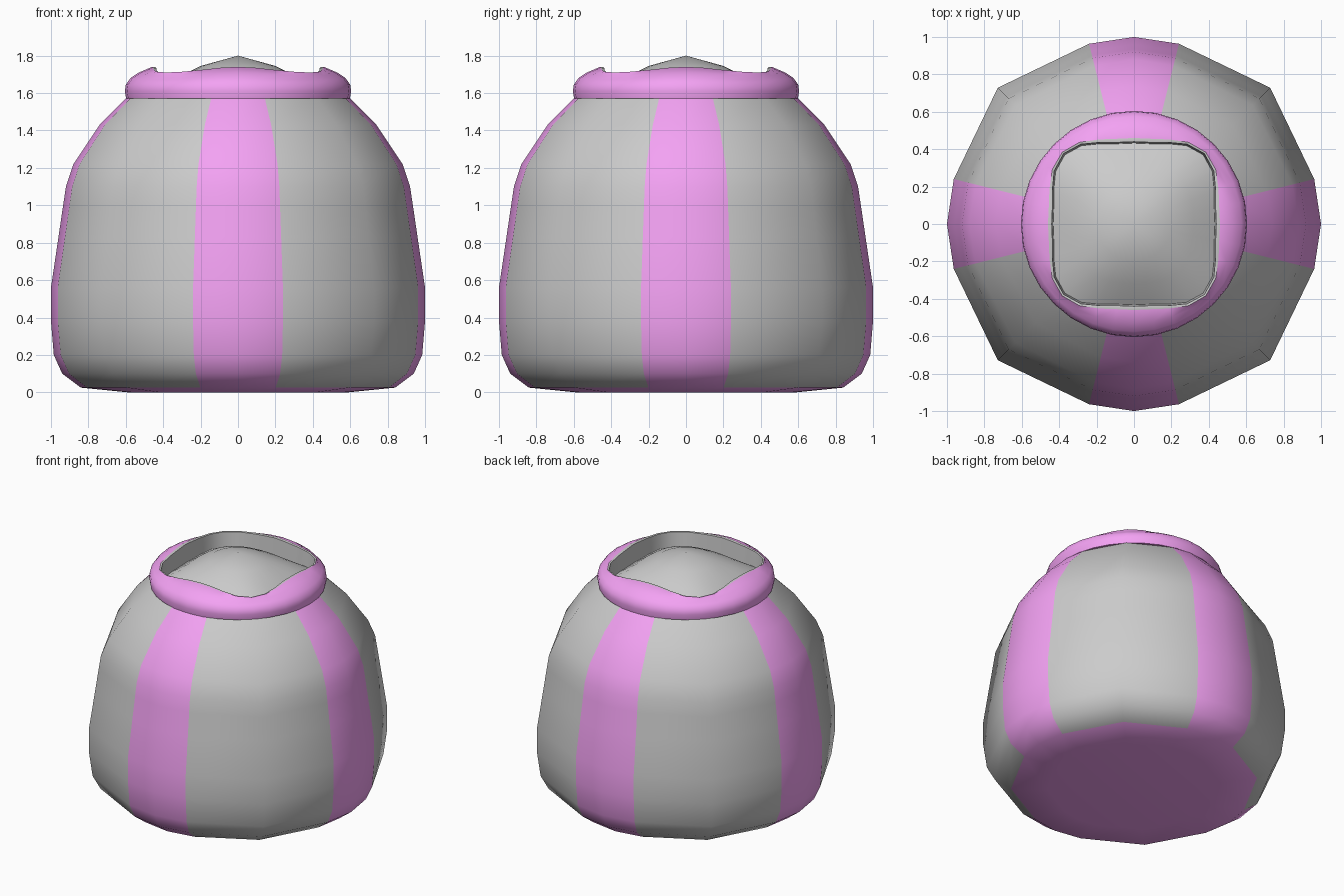
import bpy
from math import sin, cos, radians

if "Cube" in bpy.data.objects:
    bpy.data.objects.remove(bpy.data.objects["Cube"])

pink = bpy.data.materials.new("pink")
pink.diffuse_color = (0.9, 0.36, 0.9, 1)
pink.use_nodes = True
pink.node_tree.nodes["Principled BSDF"].inputs["Base Color"].default_value = pink.diffuse_color
grey = bpy.data.materials.new("grey")
grey.diffuse_color = (0.6, 0.6, 0.6, 1)
grey.use_nodes = True
grey.node_tree.nodes["Principled BSDF"].inputs["Base Color"].default_value = grey.diffuse_color


def lathe(name, rings, angles, is_pink, cap_start=False, cap_end=False, sharp=40, narrow=0.0):
    """Squared lathe. Each ring is (radius, z, corner radius ratio, corner drop)."""
    n = len(angles)
    verts, faces, mats = [], [], []
    for r, z, ratio, drop in rings:
        for a in angles:
            t = radians(a)
            w = sin(2 * t) ** 2
            k = 1 + (ratio - 1) * w ** 1.5
            if a % 90 in (14, 76):
                k -= narrow
            verts.append((r * k * cos(t), r * k * sin(t), z - drop * w))
    for i in range(len(rings) - 1):
        for j in range(n):
            j2 = (j + 1) % n
            faces.append((i * n + j, i * n + j2, (i + 1) * n + j2, (i + 1) * n + j))
            mats.append(0 if is_pink(i, angles[j]) else 1)
    if cap_start:
        faces.append(tuple(reversed(range(n))))
        mats.append(0)
    if cap_end:
        verts.append((0, 0, 1.8))
        b = (len(rings) - 1) * n
        for j in range(n):
            faces.append((b + j, b + (j + 1) % n, len(verts) - 1))
            mats.append(1)
    mesh = bpy.data.meshes.new(name)
    mesh.from_pydata(verts, [], faces)
    mesh.materials.append(pink)
    mesh.materials.append(grey)
    mesh.polygons.foreach_set("material_index", mats)
    mesh.update()
    obj = bpy.data.objects.new(name, mesh)
    bpy.context.collection.objects.link(obj)
    bpy.context.view_layer.objects.active = obj
    bpy.ops.object.select_all(action='DESELECT')
    obj.select_set(True)
    bpy.ops.object.shade_smooth_by_angle(angle=radians(sharp))
    return obj


# Pot body with four pink stripes and a pink base
body_profile = [
    (0.59, 0.00, 1.0, 0), (0.84, 0.025, 1.0, 0), (0.94, 0.10, 1.01, 0),
    (0.985, 0.20, 1.02, 0), (1.00, 0.38, 1.03, 0), (1.00, 0.56, 1.03, 0),
    (0.96, 0.83, 1.03, 0), (0.935, 1.00, 1.03, 0), (0.92, 1.10, 1.03, 0),
    (0.88, 1.22, 1.02, 0), (0.74, 1.43, 1.01, 0), (0.58, 1.59, 1.0, 0),
]
body_angles = [q + a for q in (0, 90, 180, 270) for a in (0, 14, 45, 76)]
lathe("pot_body", body_profile, body_angles,
      lambda i, a: i == 0 or a % 90 in (0, 76), cap_start=True, narrow=0.01)

# Rounded collar: pink outside, grey inner wall, corners dip slightly
collar_profile = [
    (0.56, 1.575, 1.0, 0), (0.598, 1.57, 1.0, 0), (0.605, 1.61, 1.0, 0),
    (0.60, 1.645, 1.0, 0), (0.575, 1.68, 1.0, 0.01), (0.53, 1.71, 1.04, 0.02),
    (0.46, 1.74, 1.18, 0.03), (0.44, 1.738, 1.21, 0.03), (0.43, 1.57, 1.21, 0),
]
round_angles = [i * 11.25 for i in range(32)]
lathe("collar", collar_profile, round_angles, lambda i, a: i < 6)

# Shallow peaked fill inside the opening
lathe("peaked_fill", [(0.44, 1.60, 1.2, 0), (0.32, 1.685, 1.1, 0), (0.20, 1.745, 1.0, 0)],
      round_angles, lambda i, a: False, cap_end=True)
